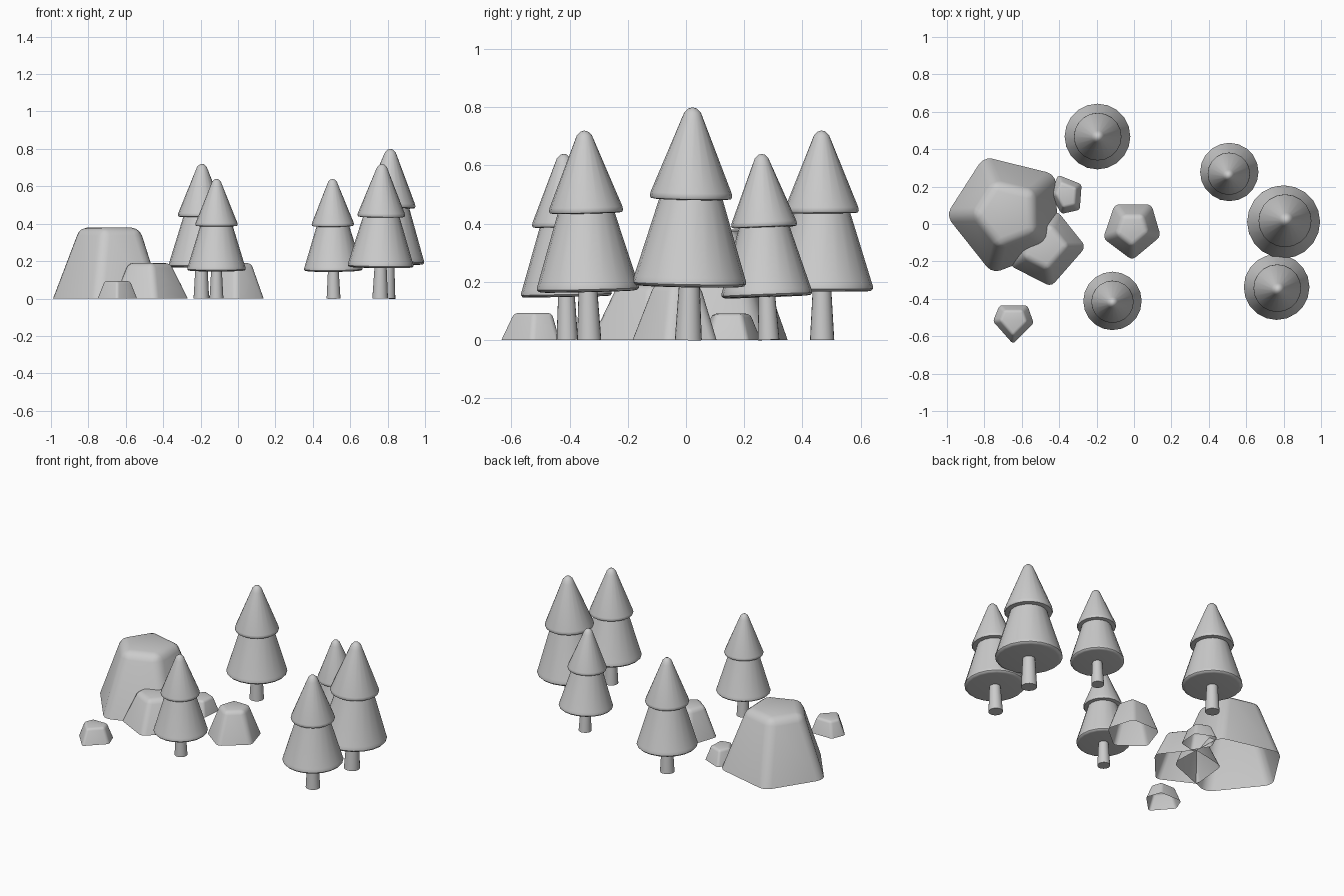
import bpy, bmesh, math
from mathutils import Vector

if "Cube" in bpy.data.objects:
    bpy.data.objects.remove(bpy.data.objects["Cube"])


def finish(bm, name, angle):
    mesh = bpy.data.meshes.new(name)
    bm.to_mesh(mesh)
    bm.free()
    ob = bpy.data.objects.new(name, mesh)
    bpy.context.collection.objects.link(ob)
    bpy.ops.object.select_all(action='DESELECT')
    ob.select_set(True)
    bpy.context.view_layer.objects.active = ob
    bpy.ops.object.shade_smooth_by_angle(angle=math.radians(angle))
    return ob


def lathe(name, profile, sides=20):
    """Spin an (r, z) profile around z."""
    bm = bmesh.new()
    pts = [bm.verts.new((r, 0, z)) for r, z in profile]
    edges = [bm.edges.new(p) for p in zip(pts, pts[1:])]
    bmesh.ops.spin(bm, geom=pts + edges, cent=(0, 0, 0), axis=(0, 0, 1),
                   angle=2 * math.pi, steps=sides)
    bmesh.ops.remove_doubles(bm, verts=bm.verts[:], dist=1e-5)
    bmesh.ops.recalc_face_normals(bm, faces=bm.faces[:])
    return finish(bm, name, 40)


def rock(name, base, height, taper, bevel):
    """Tapered five-sided block, open underneath, with rounded edges."""
    bm = bmesh.new()
    n = len(base)
    cx, cy = (sum(p[i] for p in base) / n for i in (0, 1))
    low = [bm.verts.new((x, y, 0)) for x, y in base]
    top = [bm.verts.new((cx + (x - cx) * taper, cy + (y - cy) * taper, height))
           for x, y in base]
    for i in range(n):
        j = (i + 1) % n
        bm.faces.new((low[i], low[j], top[j], top[i]))
    bm.faces.new(top)
    bmesh.ops.recalc_face_normals(bm, faces=bm.faces[:])
    if bm.faces[:][-1].normal.z < 0:
        bmesh.ops.reverse_faces(bm, faces=bm.faces[:])
    edges = [e for e in bm.edges if not e.is_boundary]
    bmesh.ops.bevel(bm, geom=edges, offset=bevel, offset_type='OFFSET', segments=3,
                    profile=0.5, affect='EDGES', clamp_overlap=True)
    return finish(bm, name, 35)


# tree profiles for a tree of height 1
PARTS = {
    "trunk": [(0, 0), (.058, 0), (.044, .25), (0, .25)],
    "lower_foliage": [(0, .231), (.215, .231), (.235, .234), (.244, .244), (.243, .258),
                      (.238, .272), (.135, .61), (0, .66)],
    "upper_foliage": [(0, .605), (.155, .605), (.172, .608), (.177, .618), (.174, .634),
                      (.047, .95), (.036, .977), (.018, .995), (0, 1)],
}

# trees: base x, y, tip x, y, height (each leans slightly)
TREES = [
    (-.196, .468, -.193, .466, .72),
    (-.115, -.408, -.115, -.421, .64),
    (.511, .284, .505, .259, .64),
    (.795, .008, .815, .023, .80),
    (.76, -.333, .77, -.35, .72),
]
for i, (bx, by, tx, ty, h) in enumerate(TREES, 1):
    lean = Vector((0, 0, 1)).rotation_difference(Vector((tx - bx, ty - by, h)))
    for part, profile in PARTS.items():
        ob = lathe(f"tree_{i}_{part}", profile)
        ob.location = (bx, by, 0)
        ob.scale = (h, h, h)
        ob.rotation_euler = lean.to_euler()

# rocks
rock("large_rock", [(-1.005, .046), (-.803, .36), (-.42, .266), (-.405, -.13), (-.758, -.265)],
     .38, .56, .045)
rock("medium_rock", [(-.41, .07), (-.257, -.122), (-.443, -.335), (-.665, -.222), (-.64, .02)],
     .19, .58, .028)
rock("side_rock", [(-.103, .105), (.093, .105), (.143, -.066), (-.01, -.193), (-.165, -.077)],
     .19, .56, .024)
rock("small_rock_back", [(-.405, .262), (-.28, .212), (-.29, .076), (-.387, .054), (-.45, .16)],
     .09, .66, .014)
rock("small_rock_front", [(-.719, -.435), (-.57, -.435), (-.536, -.53), (-.647, -.641), (-.754, -.52)],
     .093, .66, .014)
